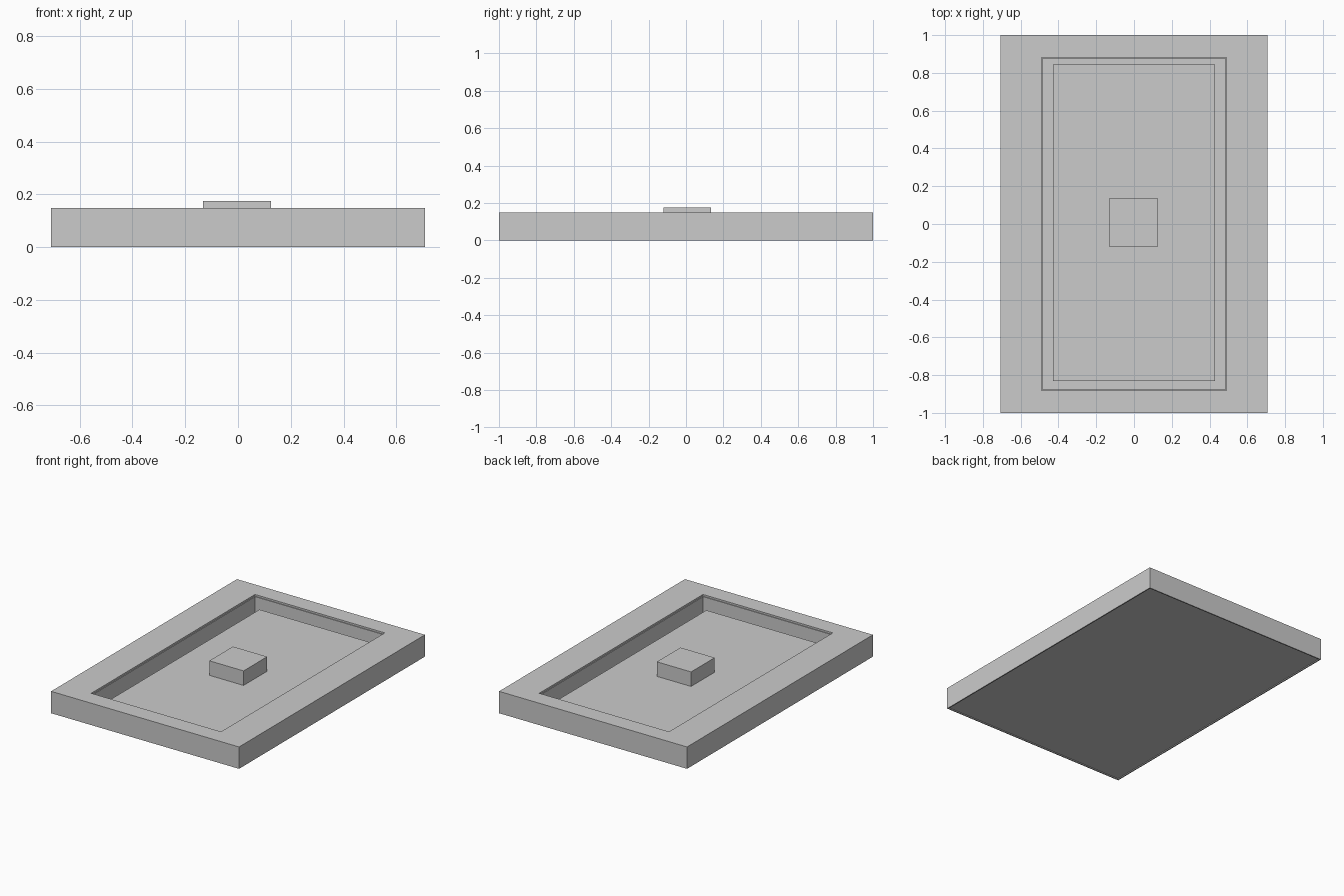
import bpy, bmesh

if "Cube" in bpy.data.objects:
    bpy.data.objects.remove(bpy.data.objects["Cube"])

# One flat grey for the whole model
grey = bpy.data.materials.new("light_grey")
grey.diffuse_color = (0.6, 0.6, 0.6, 1)
grey.use_nodes = True
grey.node_tree.nodes["Principled BSDF"].inputs["Base Color"].default_value = grey.diffuse_color


def finish(name, bm):
    bmesh.ops.recalc_face_normals(bm, faces=bm.faces)
    mesh = bpy.data.meshes.new(name)
    bm.to_mesh(mesh)
    bm.free()
    mesh.materials.append(grey)
    obj = bpy.data.objects.new(name, mesh)
    bpy.context.collection.objects.link(obj)
    return obj


def rect(bm, hx, hy, z):
    return [bm.verts.new((sx * hx, sy * hy, z))
            for sx, sy in ((-1, -1), (1, -1), (1, 1), (-1, 1))]


def frame(name, section):
    """Sweep a closed section of (half_x, half_y, z) points round a rectangle."""
    bm = bmesh.new()
    loops = [rect(bm, *p) for p in section]
    for a, b in zip(loops, loops[1:] + loops[:1]):
        for i in range(4):
            j = (i + 1) % 4
            bm.faces.new((a[i], a[j], b[j], b[i]))
    return finish(name, bm)


def block(name, hx, hy, z0, z1, cx=0, cy=0):
    bm = bmesh.new()
    bmesh.ops.create_cube(bm, size=1)
    for v in bm.verts:
        v.co = (cx + v.co.x * 2 * hx, cy + v.co.y * 2 * hy,
                z0 if v.co.z < 0 else z1)
    return finish(name, bm)


# Wide outer frame: shallow skirt underneath, small stepped lip in the opening
X, Y, H, REC = 0.708, 1.0, 0.149, 0.006
frame("outer_frame", [
    (X, Y, 0), (X, Y, H),
    (0.489, 0.881, H), (0.489, 0.881, H - 0.012),
    (0.484, 0.876, H - 0.012), (0.484, 0.876, REC),
    (X - 0.008, Y - 0.008, REC), (X - 0.008, Y - 0.008, 0),
])

# Base closing the opening from below
block("base_plate", 0.484, 0.876, REC, 0.02)

# Raised inner panel with a narrow gap all round
block("inner_panel", 0.429, 0.838, 0.02, 0.076, 0, 0.006)

# Small square block in the middle
block("centre_block", 0.129, 0.127, 0.076, 0.175, -0.003, 0.007)
